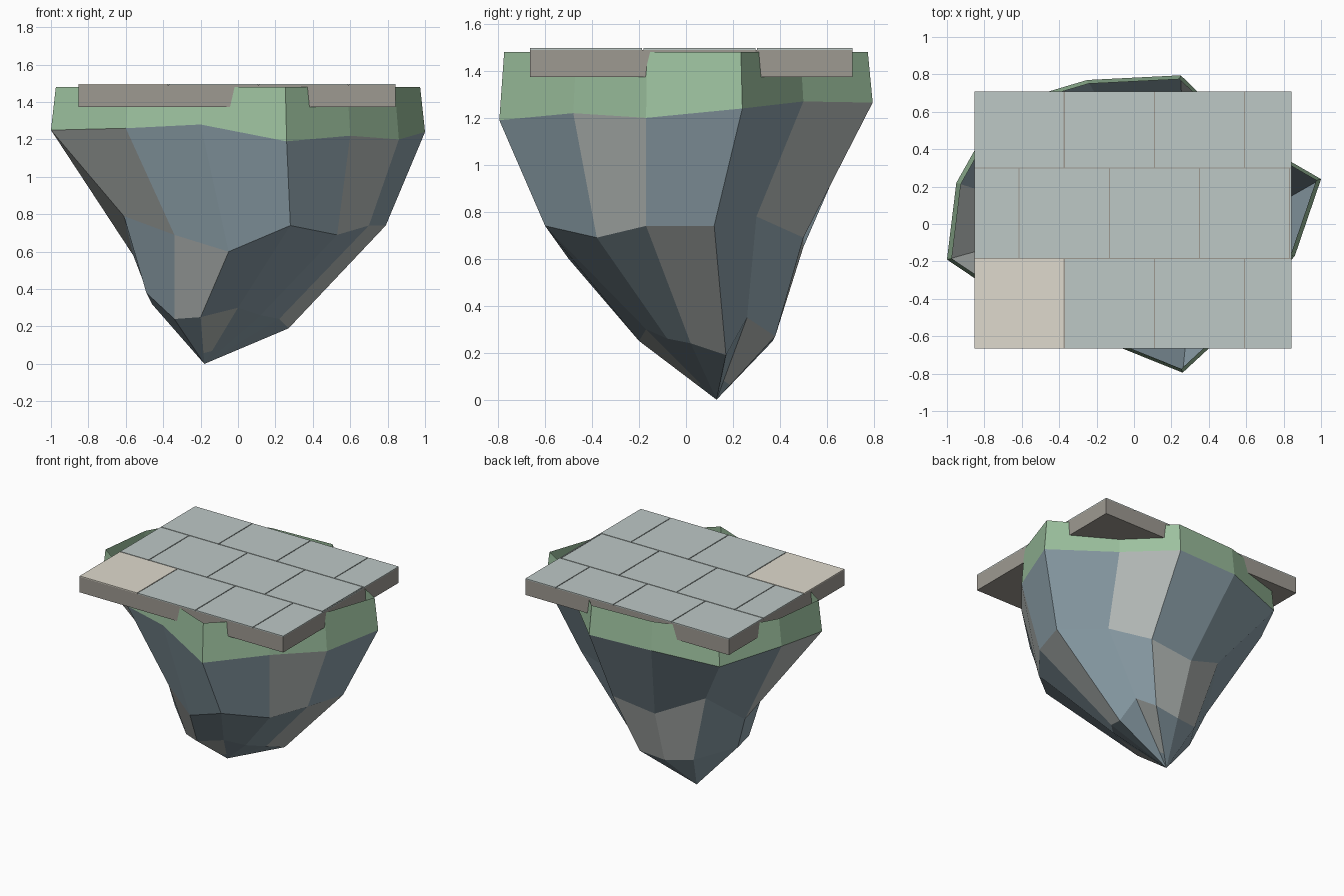
import bpy
import bmesh
from mathutils import Vector

# Remove the default cube
if "Cube" in bpy.data.objects:
    bpy.data.objects.remove(bpy.data.objects["Cube"], do_unlink=True)


def make_material(name, rgb):
    mat = bpy.data.materials.new(name)
    mat.use_nodes = True
    mat.diffuse_color = (*rgb, 1)
    shader = mat.node_tree.nodes["Principled BSDF"]
    shader.inputs["Base Color"].default_value = (*rgb, 1)
    shader.inputs["Roughness"].default_value = 0.9
    return mat


grass = make_material("grass green", (0.34, 0.54, 0.35))
blue_rock = make_material("blue grey rock", (0.27, 0.36, 0.41))
grey_rock = make_material("pale grey rock", (0.47, 0.5, 0.485))
mortar = make_material("brown grey stone", (0.34, 0.32, 0.285))
paver = make_material("pale paver", (0.51, 0.58, 0.565))
sand_paver = make_material("sand paver", (0.74, 0.7, 0.61))


def finish(name, bm, materials):
    mesh = bpy.data.meshes.new(name)
    bm.to_mesh(mesh)
    bm.free()
    for mat in materials:
        mesh.materials.append(mat)
    obj = bpy.data.objects.new(name, mesh)
    bpy.context.collection.objects.link(obj)
    return obj


def box(name, low, high, material):
    bm = bmesh.new()
    bmesh.ops.create_cube(bm, size=1)
    low, high = Vector(low), Vector(high)
    for vert in bm.verts:
        vert.co = (low + high) / 2 + vert.co * (high - low)
    return finish(name, bm, [material])


def bridge(bm, lower, upper, grey_columns=()):
    """Join two rings of vertices with outward facing quads."""
    count = len(lower)
    for i in range(count):
        j = (i + 1) % count
        face = bm.faces.new((lower[i], lower[j], upper[j], upper[i]))
        face.material_index = int(i in grey_columns)


# Rock cross-sections, counter-clockwise from the front point
shoulder = [(.26, -.795, 1.19), (.6, -.48, 1.22), (.86, -.17, 1.2),
            (1, .24, 1.24), (.55, .5, 1.27), (.25, .795, 1.265),
            (-.25, .77, 1.27), (-.72, .63, 1.22), (-.95, .22, 1.28),
            (-1, -.19, 1.25), (-.6, -.46, 1.26), (-.2, -.61, 1.28)]
waist = [(.28, -.6, .74), (.53, -.38, .69), (.7, -.17, .74),
         (.79, .12, .74), (.48, .3, .78), (.26, .5, .69),
         (-.09, .5, .65), (-.43, .38, .81), (-.56, .1, .58),
         (-.61, -.08, .79), (-.34, -.34, .69), (-.05, -.5, .6)]
root = [(0, -.17, .3), (.12, -.08, .26), (.22, .02, .24),
        (.27, .17, .19), (.2, .26, .35), (.12, .38, .27),
        (-.08, .37, .25), (-.28, .31, .28), (-.46, .04, .32),
        (-.49, -.05, .38), (-.34, -.13, .24), (-.2, -.2, .25)]
tip_point = Vector((-.18, .13, 0))

# Faceted rock body tapering to an off-centre tip
bm = bmesh.new()
rings = [[bm.verts.new(p) for p in ring] for ring in (shoulder, waist, root)]
rings.append([bm.verts.new(tip_point.lerp(Vector(p), .23)) for p in root])
grey_by_row = [(1, 4, 8, 9), (2, 5, 6, 10), (4, 11)]
for upper, lower, greys in zip(rings, rings[1:], grey_by_row):
    bridge(bm, lower, upper, greys)
tip = bm.verts.new(tip_point)
last = rings[-1]
for i, vert in enumerate(last):
    bm.faces.new((tip, last[(i + 1) % len(last)], vert))
finish("rock_body", bm, [blue_rock, grey_rock])

# Open grass band leaning slightly inward above the rock
bm = bmesh.new()
lower = [bm.verts.new(p) for p in shoulder]
upper = [bm.verts.new((x * .974, y * .974, 1.48)) for x, y, z in shoulder]
bridge(bm, lower, upper)
finish("grass_rim", bm, [grass])

# Stone slab carrying the paving
left, right = -.853, .842
front_edge, back_edge = -.665, .708
box("stone_slab", (left, front_edge, 1.374), (right, back_edge, 1.49), mortar)

# Thin pavers in running bond, cropped at the slab edges
gap = .003
rows = [(front_edge, -.185), (-.185, .3), (.3, back_edge)]
for r, (front, back) in enumerate(rows):
    joints = [-.615, -.13, .35, .832] if r == 1 else [-.373, .11, .59]
    edges = [left] + joints + [right]
    for c, (start, end) in enumerate(zip(edges, edges[1:])):
        x0 = start + (gap if c else 0)
        x1 = end - (gap if end < right else 0)
        y0 = front + (gap if r else 0)
        y1 = back - (gap if r < 2 else 0)
        accent = r == 0 and c == 0
        box(f"paver_{r}_{c}", (x0, y0, 1.49), (x1, y1, 1.497),
            sand_paver if accent else paver)
